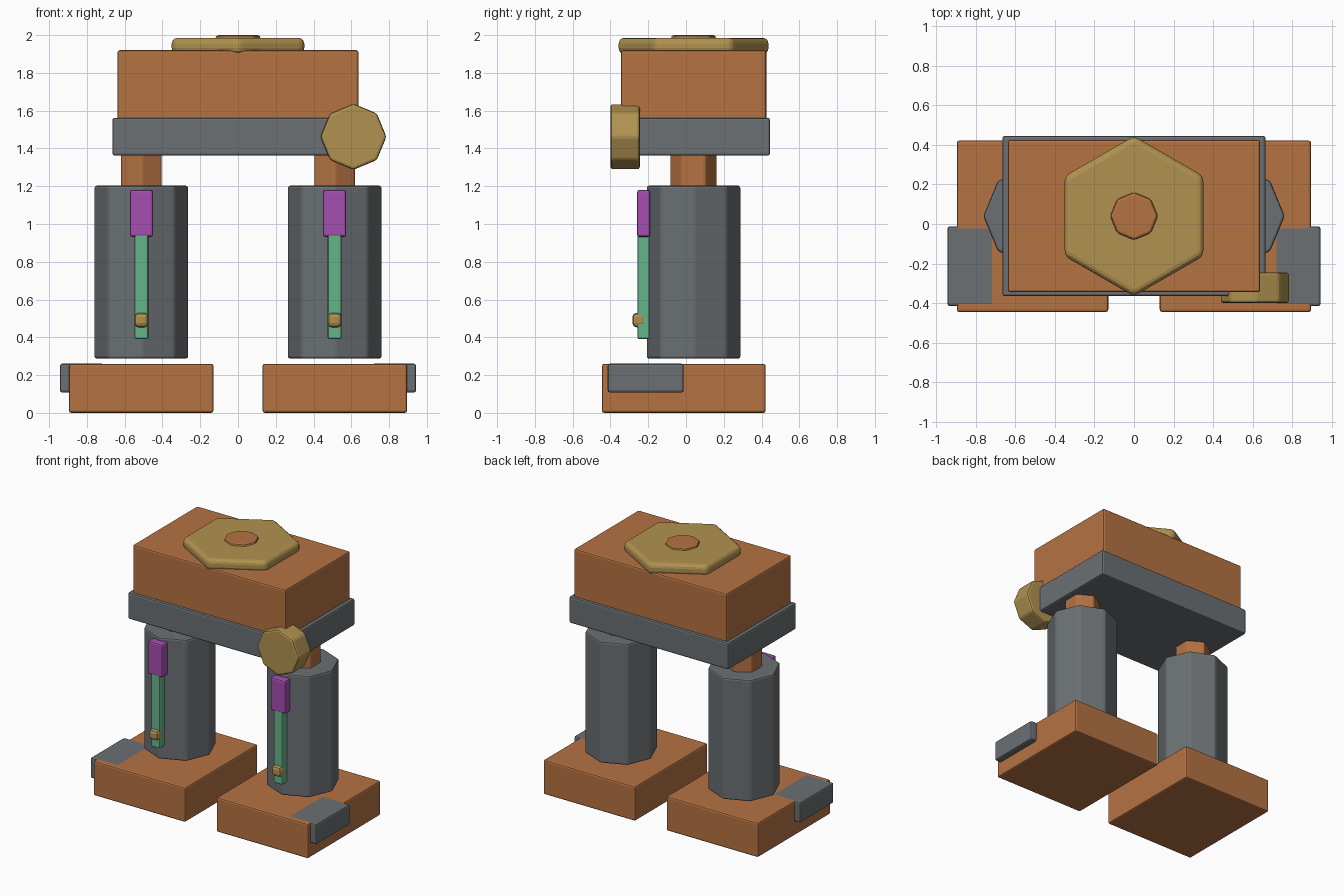
import bpy, bmesh, math
from mathutils import Matrix

if "Cube" in bpy.data.objects:
    bpy.data.objects.remove(bpy.data.objects["Cube"])


def material(name, rgb):
    m = bpy.data.materials.new(name)
    m.diffuse_color = (*rgb, 1)
    m.use_nodes = True
    m.node_tree.nodes["Principled BSDF"].inputs["Base Color"].default_value = m.diffuse_color
    return m


ORANGE = material("copper_orange", (0.46, 0.17, 0.055))
GREY = material("steel_grey", (0.145, 0.16, 0.17))
GOLD = material("brass_gold", (0.44, 0.29, 0.08))
GREEN = material("mint_green", (0.13, 0.46, 0.25))
PURPLE = material("purple", (0.38, 0.075, 0.44))
CY = 0.04  # depth of the main axis


def finish(name, bm, mat, bevel, segments):
    if bevel:
        bmesh.ops.bevel(bm, geom=bm.edges[:], offset=bevel, segments=segments,
                        profile=0.5, affect='EDGES', clamp_overlap=True)
    bmesh.ops.recalc_face_normals(bm, faces=bm.faces[:])
    me = bpy.data.meshes.new(name)
    bm.to_mesh(me)
    bm.free()
    me.materials.append(mat)
    ob = bpy.data.objects.new(name, me)
    bpy.context.collection.objects.link(ob)
    return ob


def box(name, x, y, z, mat, bevel=0.012, segments=2):
    """Box given by its (min, max) extents on each axis."""
    bm = bmesh.new()
    bmesh.ops.create_cube(bm, size=1)
    for v in bm.verts:
        for i, (lo, hi) in enumerate((x, y, z)):
            v.co[i] = (lo + hi) / 2 + v.co[i] * (hi - lo)
    return finish(name, bm, mat, bevel, segments)


def prism(name, centre, radius, length, sides, mat, turn=0, tilt=0,
          bevel=0.012, segments=2):
    """Regular prism; turn sets the first corner, tilt leans it about x."""
    bm = bmesh.new()
    ring = [bm.verts.new((radius * math.cos(turn + math.tau * i / sides),
                          radius * math.sin(turn + math.tau * i / sides),
                          -length / 2)) for i in range(sides)]
    face = bm.faces.new(ring)
    top = bmesh.ops.extrude_face_region(bm, geom=[face])["geom"]
    bmesh.ops.translate(bm, vec=(0, 0, length),
                        verts=[g for g in top if isinstance(g, bmesh.types.BMVert)])
    bm.transform(Matrix.Translation(centre) @ Matrix.Rotation(tilt, 4, 'X'))
    return finish(name, bm, mat, bevel, segments)


# Legs: foot, side block, cylinder, piston and gauge, on both sides
for side, s in (("left", -1), ("right", 1)):
    def span(a, b):
        return tuple(sorted((a * s, b * s)))

    box(side + "_foot", span(0.13, 0.895), (-0.445, 0.422), (0, 0.26), ORANGE)
    box(side + "_foot_block", span(0.71, 0.943), (-0.415, -0.012), (0.108, 0.2605), GREY)
    prism(side + "_leg", (0.512 * s, CY, 0.745), 0.25, 0.915, 8, GREY)
    prism(side + "_piston", (0.512 * s, CY, 1.27), 0.125, 0.24, 6, ORANGE,
          turn=math.pi / 2)
    # Gauge on the front of the leg
    box(side + "_gauge_strip", span(0.475, 0.547), (-0.257, -0.19), (0.39, 1.1), GREEN, 0.01)
    box(side + "_gauge_cap", span(0.45, 0.573), (-0.259, -0.19), (0.932, 1.18), PURPLE, 0.012)
    box(side + "_gauge_button", span(0.474, 0.549), (-0.284, -0.21), (0.453, 0.53), GOLD, 0.022)

# Hip plate and body
box("hip_plate", (-0.665, 0.665), (-0.365, 0.445), (1.362, 1.562), GREY)
box("body", (-0.638, 0.638), (-0.345, 0.425), (1.55, 1.92), ORANGE)

# Side knob
prism("side_knob", (0.611, -0.322, 1.462), 0.175, 0.155, 8, GOLD,
      tilt=math.pi / 2, bevel=0.014)

# Hexagonal lid and its centre cap
prism("hex_lid", (0, CY, 1.943), 0.405, 0.085, 6, GOLD,
      turn=math.pi / 2, bevel=0.03, segments=3)
prism("lid_cap", (0, CY, 1.96), 0.121, 0.08, 8, ORANGE, bevel=0.014)
